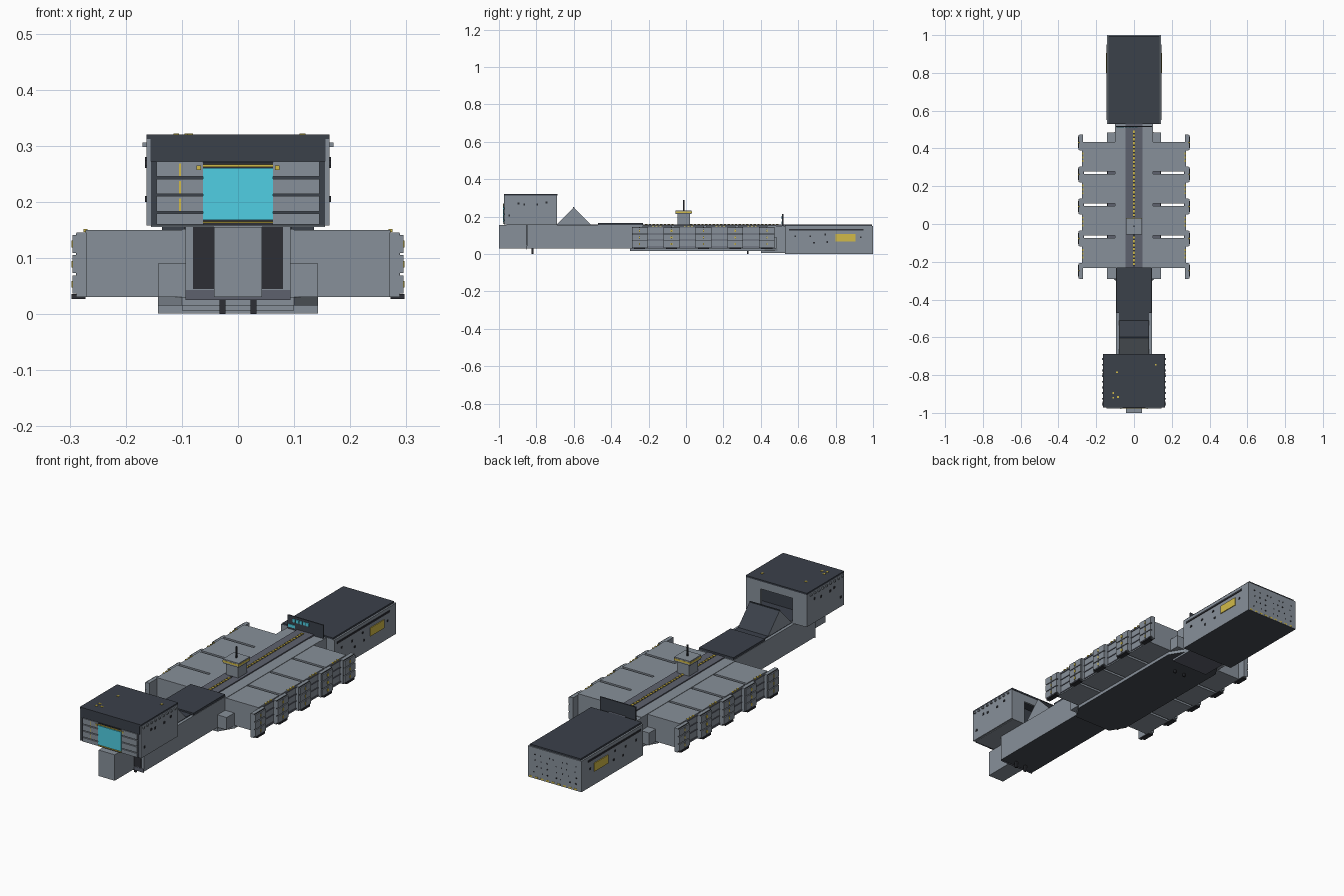
import bpy, bmesh, random
from mathutils import Vector

if "Cube" in bpy.data.objects:
    bpy.data.objects.remove(bpy.data.objects["Cube"])

random.seed(4)


def mat(name, col):
    m = bpy.data.materials.new(name)
    m.diffuse_color = (*col, 1)
    m.use_nodes = True
    m.node_tree.nodes["Principled BSDF"].inputs["Base Color"].default_value = m.diffuse_color
    return m


GREY = mat("hull grey", (0.245, 0.28, 0.322))
DARK = mat("dark slate", (0.043, 0.052, 0.068))
BELLY = mat("belly slate", (0.062, 0.070, 0.084))
MID = mat("mid grey", (0.11, 0.12, 0.155))
BLACK = mat("near black", (0.026, 0.028, 0.035))
YELLOW = mat("yellow", (0.64, 0.49, 0.065))
CYAN = mat("cyan glass", (0.08, 0.62, 0.77))


def part(name, boxes, m, top=None, bottom=None):
    """One object from boxes (x0, x1, y0, y1, z0, z1), optional top / bottom colours."""
    bm = bmesh.new()
    for x0, x1, y0, y1, z0, z1 in boxes:
        r = bmesh.ops.create_cube(bm, size=1)
        for v in r["verts"]:
            v.co = Vector(((x0 + x1) / 2 + v.co.x * (x1 - x0),
                           (y0 + y1) / 2 + v.co.y * (y1 - y0),
                           (z0 + z1) / 2 + v.co.z * (z1 - z0)))
    bm.normal_update()
    me = bpy.data.meshes.new(name)
    for k in (m, top or m, bottom or m):
        me.materials.append(k)
    for f in bm.faces:
        f.material_index = 1 if f.normal.z > 0.5 else 2 if f.normal.z < -0.5 else 0
    bm.to_mesh(me)
    bm.free()
    ob = bpy.data.objects.new(name, me)
    bpy.context.collection.objects.link(ob)
    return ob


def both(boxes):
    """Add the mirror image of each box across x = 0."""
    return boxes + [(-b, -a, *r) for a, b, *r in boxes]


def prism(name, profile, axis, a, b, m, rule=None, extra=()):
    """Extrude a 2D outline: axis 'x' takes (y, z) points, axis 'z' takes (x, y)."""
    bm = bmesh.new()
    pt = (lambda p, t: (t, p[0], p[1])) if axis == "x" else (lambda p, t: (p[0], p[1], t))
    f = bm.faces.new([bm.verts.new(pt(p, a)) for p in profile])
    r = bmesh.ops.extrude_face_region(bm, geom=[f])
    d = Vector(pt((0, 0), b - a))
    bmesh.ops.translate(bm, vec=d, verts=[v for v in r["geom"] if isinstance(v, bmesh.types.BMVert)])
    bmesh.ops.recalc_face_normals(bm, faces=bm.faces)
    bm.normal_update()
    me = bpy.data.meshes.new(name)
    for k in (m, *extra):
        me.materials.append(k)
    for f in bm.faces:
        f.material_index = rule(f.normal) if rule else 0
    bm.to_mesh(me)
    bm.free()
    ob = bpy.data.objects.new(name, me)
    bpy.context.collection.objects.link(ob)


# Neck and prow
part("neck", [(-.094, .094, -.85, -.23, .03, .155)], GREY, bottom=BELLY)
part("neck_roof", [(-.092, .092, -.47, -.23, .155, .166)], DARK)
part("neck_deck", [(-.08, .08, -.69, -.47, .155, .159)], DARK)
part("neck_front_recess", both([(.043, .08, -.8515, -.85, .045, .155)]), BLACK)
part("neck_sill", [(-.094, .094, -.852, -.85, .025, .043)], MID)
part("prow", [(-.043, .043, -1, -.85, .03, .155)], GREY)
part("keel_fins", both([(.022, .033, -.825, -.815, 0, .03), (.022, .033, .325, .335, 0, .03)]), BLACK)
prism("wedge", [(-.69, .158), (-.60, .25), (-.51, .158)], "x", -.08, .08, GREY,
      lambda n: 1 if n.y > .3 else 0, (DARK,))
part("wedge_ridge", [(-.08, .08, -.604, -.598, .247, .251)], DARK)

# Bridge head: hollow shell open at the back
part("head_walls", both([(.155, .163, -.97, -.69, .158, .312), (.085, .155, -.70, -.69, .158, .312)])
     + [(-.155, .155, -.70, -.69, .275, .312)], GREY)
part("head_floor", [(-.155, .155, -.96, -.69, .155, .163)], GREY, top=DARK)
part("head_roof", [(-.163, .163, -.972, -.688, .312, .32)], DARK)
part("head_front", [(-.155, .155, -.968, -.955, .158, .312)], DARK)
part("head_brow", [(-.156, .156, -.972, -.966, .272, .312)], DARK)
part("head_inner_wall", [(-.155, .155, -.80, -.79, .163, .312)], DARK)
zs = [.158, .181, .212, .243]
part("head_face_panels", both([(.062, .145, -.976, -.966, z + .002, t - .002)
                               for z, t in zip(zs, zs[1:] + [.274])]), GREY)
part("screen_frame", [(-.062, .062, -.974, -.966, .158, .270)], BLACK)
part("screen", [(-.062, .062, -.978, -.973, .168, .26)], CYAN)
part("screen_trim", [(-.062, .062, -.978, -.973, .2625, .2665), (-.062, .062, -.978, -.973, .162, .165)]
     + both([(.066, .074, -.979, -.975, .257, .265)])
     + [(-.105, -.102, -.978, -.975, z, z + .022) for z in (.184, .215, .246)], YELLOW)
part("head_side_ports", both([(.16, .166, y, y + .01, z, z + .01) for y, z in
                              [(-.95, .20), (-.90, .265), (-.87, .26), (-.80, .26), (-.75, .27)]]), BLACK)
part("head_edge_clips", both([(.16, .17, -.96 + .03 * i, -.95 + .03 * i, .298, .306) for i in range(9)]), GREY)
part("roof_markers", [(x, x + .01, y, y + .01, .319, .322) for x, y in
                      [(-.115, -.90), (-.095, -.79), (-.115, -.925), (-.09, -.92), (.11, -.75)]], YELLOW)

# Cargo body
starts = [-.232, -.062, .108, .278]
part("core", [(-.10, .10, -.23, .48, .03, .152)], GREY, bottom=BELLY)
part("containers", both([(.04, .272, y, y + .157, .03, .15) for y in starts]), GREY)
part("rib_gaps", both([(.05, .14, y - .013, y, .03, .142) for y in starts[1:]]), MID)
part("body_shoulders", both([(.09, .143, -.29, -.23, .03, .09), (.09, .143, .428, .485, .03, .09)]), GREY)
prism("belly_plate", [(-.10, -.30), (.10, -.30), (.143, -.23), (.143, .42), (.10, .49),
                      (-.10, .49), (-.143, .42), (-.143, -.23)], "z", .015, .03, BELLY,
      lambda n: 0 if abs(n.z) > .5 else 1, (GREY,))

# End clamps on the container joints
centres = [-.248, -.077, .093, .263, .432]
plates, slits, lamps = [], [], []
for i, c in enumerate(centres):
    plates += [(.270, .288, c - .042, c + .042, .03, .145)]
    for k in range(3):
        z = .037 + k * .036
        plates += [(.286, .295, c + s, c + s + .038, z, z + .032) for s in (-.04, .002)]
        w = .005 if i in (1, 3) else .0025
        lamps += [(.288, .297, c - w, c + w, z + .010, z + .022)]
    slits += [(.284, .289, c - .041, c + .041, z, z + .004) for z in (.031, .069, .105, .140)]
    slits += [(.272, .297, c - .030, c + .030, .027, .036)]
part("end_clamps", both(plates), GREY)
part("clamp_slits", both(slits), BLACK)
part("clamp_lamps", both(lamps), YELLOW)
part("side_rails", both([(.266, .275, -.21, .39, z, z + .005) for z in (.036, .072, .105, .138)]), MID)
part("rail_lamps", both([(.268, .275, y + .05 + .02 * k, y + .06 + .02 * k, .146, .152)
                         for y in starts for k in range(3)]), YELLOW)

# Spine, with a line of lamps and the mast tower
part("spine", [(-.045, .045, -.23, .53, .15, .157)], MID)
part("spine_groove", [(-.006, .006, -.225, .49, .156, .158)], BLACK)
part("spine_lamps", [(-.006, .006, -.218 + .02 * i, -.206 + .02 * i, .156, .160)
                     for i in range(36) if not 7 < i < 12], YELLOW)
part("tower", [(-.032, .032, -.045, .022, .155, .215)], GREY)
part("tower_head", [(-.042, .042, -.055, .03, .213, .234)], GREY)
part("tower_trim", [(-.043, .043, -.056, .031, .219, .228)], YELLOW)
part("mast", [(-.003, .003, -.015, -.009, .234, .288)], BLACK)

# Joint to the engine block
part("rear_joint", [(-.10, .10, .48, .54, .02, .15)], GREY, bottom=MID)
part("rear_keel", [(-.10, .10, .40, .53, .006, .03)], GREY, bottom=MID)

# Thin upright panel with a row of windows ahead of the engine block
part("window_panel", [(-.095, .095, .514, .520, .15, .215)], DARK)
part("panel_windows", [(-.066 + .018 * i, -.053 + .018 * i, .511, .515, .188, .204) for i in range(5)], CYAN)
part("panel_screen", [(-.092, -.055, .511, .515, .160, .174)], CYAN)

# Engine block
part("engine_block", [(-.143, .143, .53, 1, .001, .150)], GREY, bottom=BELLY)
part("engine_roof", [(-.135, .135, .53, .995, .149, .158)], DARK)
part("engine_slots", both([(.142, .146, .55, .95, .125, .134)]), BLACK)
part("engine_badges", both([(.142, .147, .80, .905, .066, .106)]), YELLOW)
part("engine_ports", both([(.142, .146, y, y + .009, z, z + .009) for y, z in
                           [(.58, .09), (.66, .09), (.68, .055), (.74, .10), (.75, .06), (.93, .085)]]), BLACK)

# Nozzle ports scattered over the stern
ports = []
for i in range(7):
    for k in range(4):
        x, z = -.11 + .035 * i + random.uniform(-.01, .01), .03 + .028 * k
        ports.append((x, x + .006, .998, 1.001, z, z + .006))
part("stern_ports", ports, BLACK)
part("stern_lamps", [(-.12 + .03 * i, -.105 + .03 * i, .998, 1.001, .004, .011) for i in range(9)], YELLOW)
